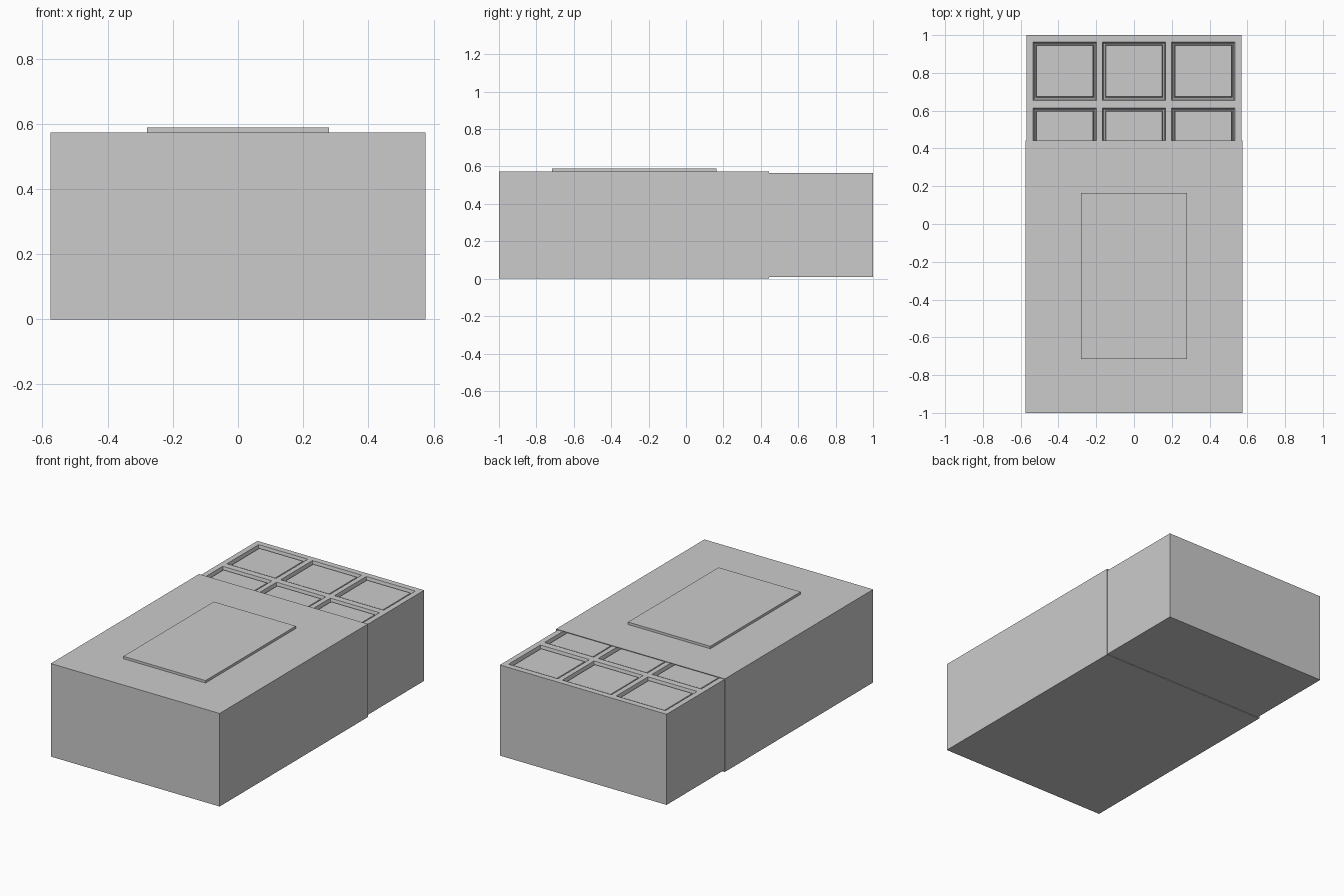
import bpy, bmesh
from mathutils import Vector

if "Cube" in bpy.data.objects:
    bpy.data.objects.remove(bpy.data.objects["Cube"])


def box(bm, lo, hi):
    """Add an axis-aligned box between two corners."""
    lo, hi = Vector(lo), Vector(hi)
    verts = bmesh.ops.create_cube(bm, size=1)["verts"]
    bmesh.ops.scale(bm, vec=hi - lo, verts=verts)
    bmesh.ops.translate(bm, vec=(lo + hi) / 2, verts=verts)


def finish(name, bm):
    bmesh.ops.recalc_face_normals(bm, faces=bm.faces)
    mesh = bpy.data.meshes.new(name)
    bm.to_mesh(mesh)
    bm.free()
    obj = bpy.data.objects.new(name, mesh)
    bpy.context.collection.objects.link(obj)
    return obj


# Sleeve: thin-walled box, open at the back
bm = bmesh.new()
box(bm, (-0.575, -1, 0), (0.575, 0.443, 0.573))
back = [f for f in bm.faces if f.calc_center_median().y > 0.44]
bmesh.ops.delete(bm, geom=back, context='FACES_ONLY')
sleeve = finish("sleeve", bm)
wall = sleeve.modifiers.new("wall", 'SOLIDIFY')
wall.thickness = 0.005
wall.offset = -1

# Raised label panel on the sleeve
bm = bmesh.new()
box(bm, (-0.28, -0.716, 0.57), (0.28, 0.164, 0.588))
finish("label_panel", bm)

# Bar: block cut into a grid, with every square recessed around a raised pad
COLS, ROWS = 3, 5
CELL_X, PITCH_X = 0.335, 0.3665
CELL_Y, PITCH_Y = 0.308, 0.349
bm = bmesh.new()
box(bm, (-0.568, -0.776, 0.008), (0.568, 1, 0.566))
cuts = []
for i in range(COLS):
    x = (i - 1) * PITCH_X
    cuts += [((x + s * CELL_X / 2, 0, 0), (1, 0, 0)) for s in (-1, 1)]
for j in range(ROWS):
    y = 0.963 - j * PITCH_Y
    cuts += [((0, y - d, 0), (0, 1, 0)) for d in (0, CELL_Y)]
for co, no in cuts:
    top = [f for f in bm.faces if f.normal.z > 0.9]
    geom = top + list({e for f in top for e in f.edges}) + list({v for f in top for v in f.verts})
    bmesh.ops.bisect_plane(bm, geom=geom, plane_co=co, plane_no=no)
bm.normal_update()
cells = [f for f in bm.faces if f.normal.z > 0.9 and f.calc_area() > 0.5 * CELL_X * CELL_Y]
for width, depth in ((0.010, -0.03), (0.009, 0), (0.008, 0.02)):
    bmesh.ops.inset_individual(bm, faces=cells, thickness=width, depth=depth)
finish("bar", bm)
